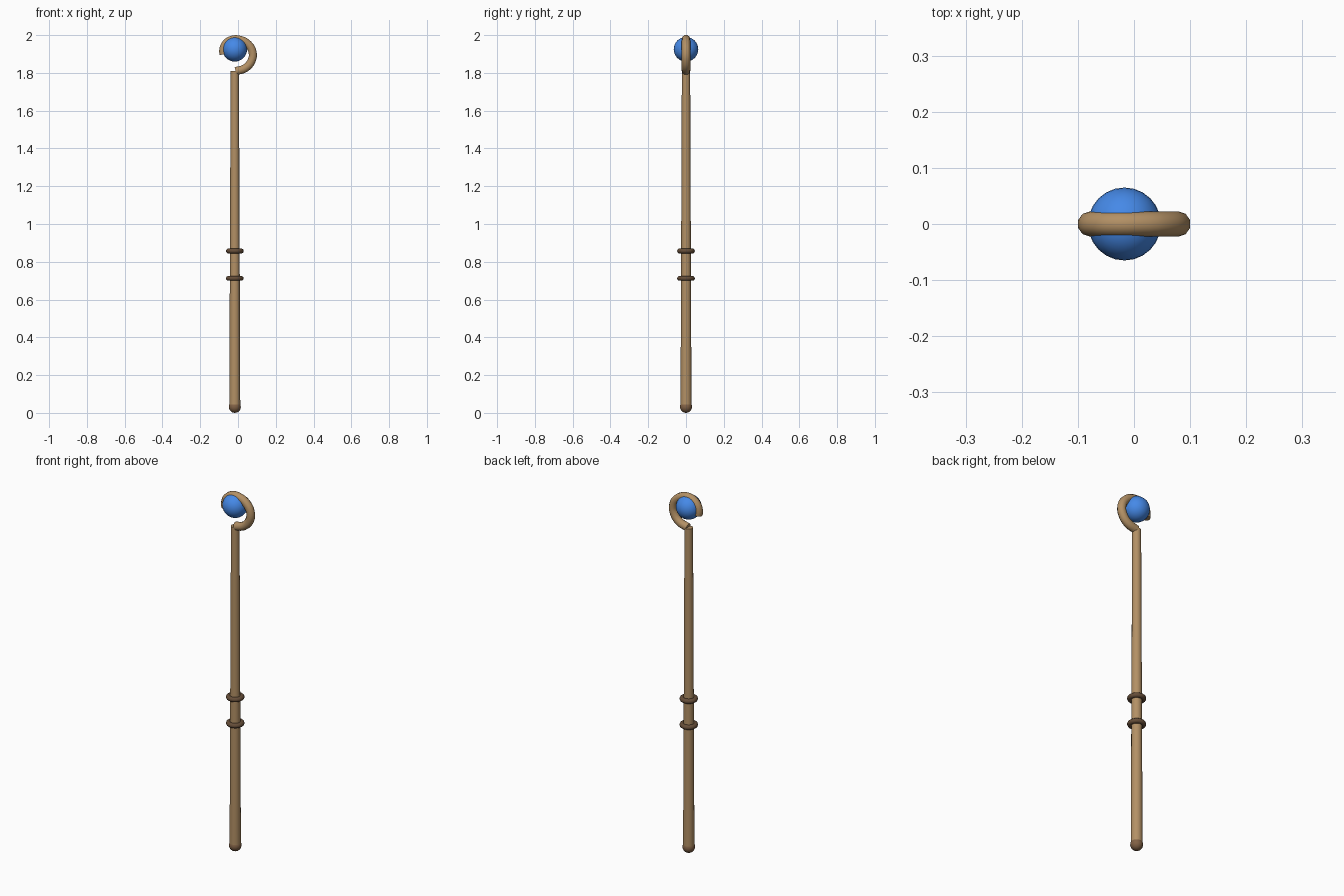
import bpy
from math import pi

if "Cube" in bpy.data.objects:
    bpy.data.objects.remove(bpy.data.objects["Cube"])

CX = -0.017  # axis of the shaft


def material(name, rgb):
    m = bpy.data.materials.new(name)
    m.diffuse_color = (*rgb, 1)
    m.use_nodes = True
    m.node_tree.nodes["Principled BSDF"].inputs["Base Color"].default_value = m.diffuse_color
    return m


wood = material("wood", (0.45, 0.28, 0.13))
dark = material("dark_wood", (0.13, 0.075, 0.04))
brown = material("brown_wood", (0.22, 0.12, 0.06))
blue = material("blue_gem", (0.06, 0.25, 0.8))


def finish(name, mat):
    o = bpy.context.object
    o.name = name
    o.data.materials.append(mat)
    bpy.ops.object.shade_smooth_by_angle(angle=pi / 4)
    return o


# Tapered shaft
bpy.ops.mesh.primitive_cone_add(vertices=16, radius1=0.029, radius2=0.022,
                                depth=1.765, location=(CX, 0, 0.9275))
finish("shaft", wood)

# Rounded foot
bpy.ops.mesh.primitive_uv_sphere_add(segments=16, ring_count=10, radius=0.032,
                                     location=(CX, 0, 0.032))
finish("foot", brown)

# Grip rings
for name, z in (("lower_grip_ring", 0.712), ("upper_grip_ring", 0.857)):
    bpy.ops.mesh.primitive_torus_add(major_segments=24, minor_segments=10,
                                     major_radius=0.034, minor_radius=0.013,
                                     location=(CX, 0, z))
    finish(name, dark)

# Orb held in the crook
bpy.ops.mesh.primitive_uv_sphere_add(segments=24, ring_count=16, radius=0.065,
                                     location=(CX, 0, 1.925))
finish("orb", blue)

# Curled crook: round tube along a smooth path with capped ends
path = [(-0.012, 1.809), (0.04, 1.826), (0.073, 1.867), (0.077, 1.91),
        (0.053, 1.952), (0.01, 1.975), (-0.033, 1.975), (-0.066, 1.952),
        (-0.078, 1.92), (-0.076, 1.897)]
curve = bpy.data.curves.new("crook", "CURVE")
curve.dimensions = "3D"
curve.bevel_depth = 0.0225
curve.bevel_resolution = 3
curve.resolution_u = 4
curve.use_fill_caps = True
spline = curve.splines.new("BEZIER")
spline.bezier_points.add(len(path) - 1)
for p, (x, z) in zip(spline.bezier_points, path):
    p.co = (x, 0, z)
    p.handle_left_type = p.handle_right_type = "AUTO"
crook = bpy.data.objects.new("crook", curve)
bpy.context.collection.objects.link(crook)
bpy.ops.object.select_all(action="DESELECT")
bpy.context.view_layer.objects.active = crook
crook.select_set(True)
bpy.ops.object.convert(target="MESH")
finish("crook", wood)
